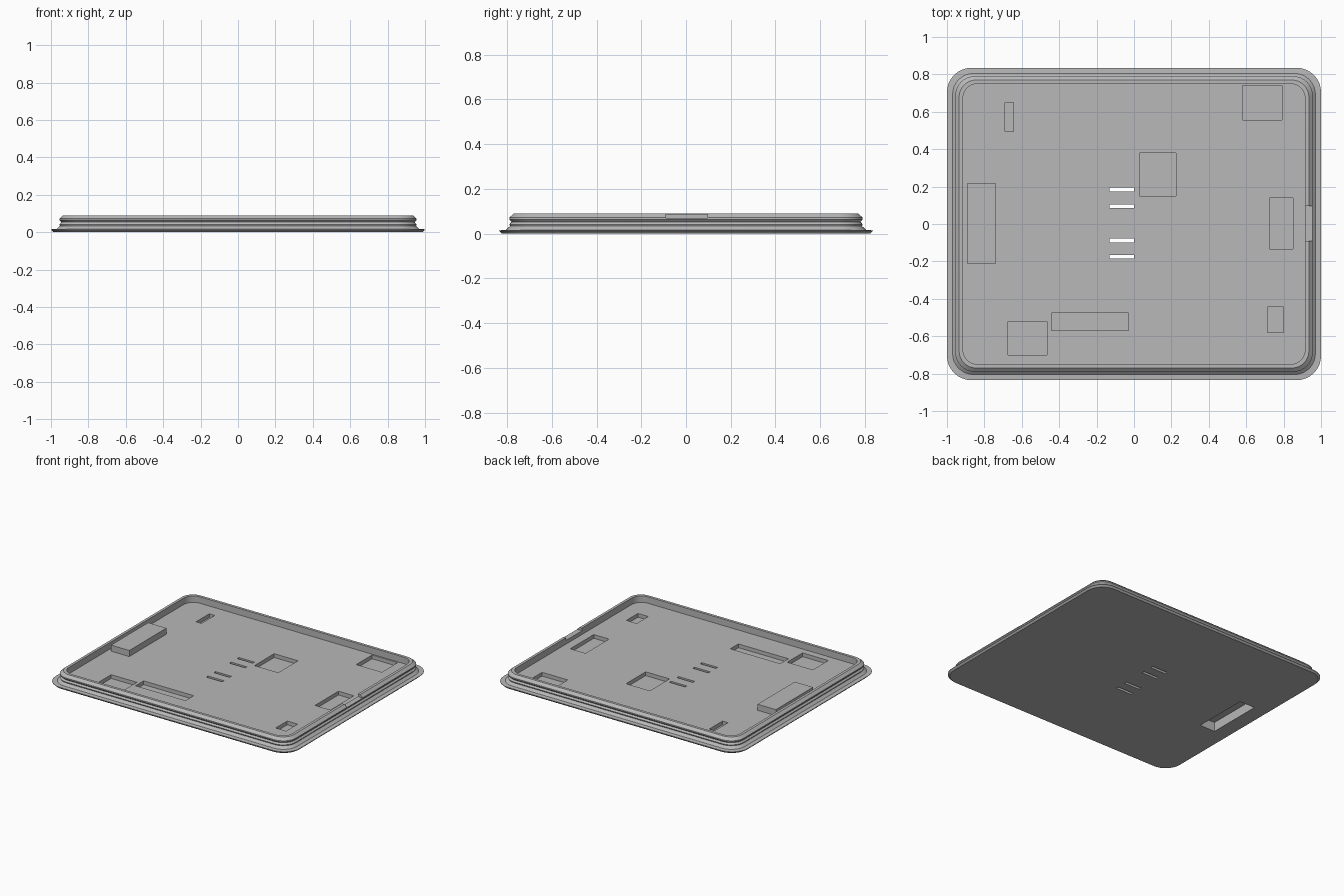
import bpy
import bmesh
import math

cube = bpy.data.objects.get("Cube")
if cube:
    bpy.data.objects.remove(cube, do_unlink=True)

HALF_X, HALF_Y, FLOOR = 1.0, 0.835, 0.042

grey = bpy.data.materials.new("matte grey")
grey.use_nodes = True
colour = (0.48, 0.48, 0.48, 1)
grey.diffuse_color = colour
grey.node_tree.nodes["Principled BSDF"].inputs["Base Color"].default_value = colour


def add_object(name, bm):
    bmesh.ops.recalc_face_normals(bm, faces=bm.faces)
    mesh = bpy.data.meshes.new(name)
    bm.to_mesh(mesh)
    bm.free()
    mesh.materials.append(grey)
    obj = bpy.data.objects.new(name, mesh)
    bpy.context.collection.objects.link(obj)
    return obj


def box(name, x0, x1, y0, y1, z0, z1):
    bm = bmesh.new()
    bmesh.ops.create_cube(bm, size=1)
    for v in bm.verts:
        v.co.x = x1 if v.co.x > 0 else x0
        v.co.y = y1 if v.co.y > 0 else y0
        v.co.z = z1 if v.co.z > 0 else z0
    return add_object(name, bm)


def rounded_ring(bm, inset, z, segments=8):
    """Rounded rectangle of vertices, inset from the outer edge."""
    radius = 0.13 - 0.6 * inset
    cx, cy = HALF_X - inset - radius, HALF_Y - inset - radius
    ring = []
    for quarter, (sx, sy) in enumerate(((1, 1), (-1, 1), (-1, -1), (1, -1))):
        for i in range(segments + 1):
            a = (quarter + i / segments) * math.pi / 2
            ring.append(bm.verts.new((sx * cx + radius * math.cos(a),
                                      sy * cy + radius * math.sin(a), z)))
    return ring


def combine(target, other, operation):
    mod = target.modifiers.new(operation.title(), "BOOLEAN")
    mod.operation = operation
    mod.solver = "EXACT"
    mod.object = other
    bpy.context.view_layer.objects.active = target
    bpy.ops.object.modifier_apply(modifier=mod.name)
    bpy.data.objects.remove(other, do_unlink=True)


# Tray: flange, flared neck, grooved wall, chamfered rim and sunken floor
profile = [(0.012, 0), (0, 0.012), (0, 0.015), (0.03, 0.017), (0.048, 0.034),
           (0.045, 0.042), (0.055, 0.053), (0.045, 0.064), (0.045, 0.072),
           (0.065, 0.09), (0.085, 0.09), (0.085, FLOOR)]
bm = bmesh.new()
rings = [rounded_ring(bm, inset, z) for inset, z in profile]
for low, high in zip(rings, rings[1:]):
    for i in range(len(low)):
        j = (i + 1) % len(low)
        bm.faces.new((low[i], low[j], high[j], high[i]))
bm.faces.new(rings[0][::-1])
bm.faces.new(rings[-1])
tray = add_object("tray_lid", bm)

# Raised housing, hollow from below
combine(tray, box("raised_housing", -0.89, -0.74, -0.215, 0.22, 0.03, 0.087), "UNION")
combine(tray, box("housing_hollow", -0.877, -0.753, -0.205, 0.21, -0.05, 0.068), "DIFFERENCE")

# Rectangular pockets in the floor
pockets = [(0.58, 0.79, 0.555, 0.74), (-0.69, -0.645, 0.495, 0.65),
           (0.03, 0.225, 0.15, 0.38), (0.725, 0.85, -0.135, 0.14),
           (0.715, 0.80, -0.58, -0.445), (-0.44, -0.03, -0.57, -0.475),
           (-0.675, -0.465, -0.70, -0.52)]
for x0, x1, y0, y1 in pockets:
    combine(tray, box("pocket", x0, x1, y0, y1, 0.014, 0.2), "DIFFERENCE")

# Through slots at the centre
for y in (0.185, 0.095, -0.088, -0.175):
    combine(tray, box("slot", -0.13, 0, y - 0.01, y + 0.01, -0.1, 0.2), "DIFFERENCE")

# Notch in the rim
combine(tray, box("rim_notch", 0.90, 1.1, -0.09, 0.095, 0.07, 0.2), "DIFFERENCE")

# Smooth rounded corners, sharp edges elsewhere
bpy.ops.object.select_all(action="DESELECT")
tray.select_set(True)
bpy.context.view_layer.objects.active = tray
bpy.ops.object.shade_smooth_by_angle(angle=math.radians(15))
